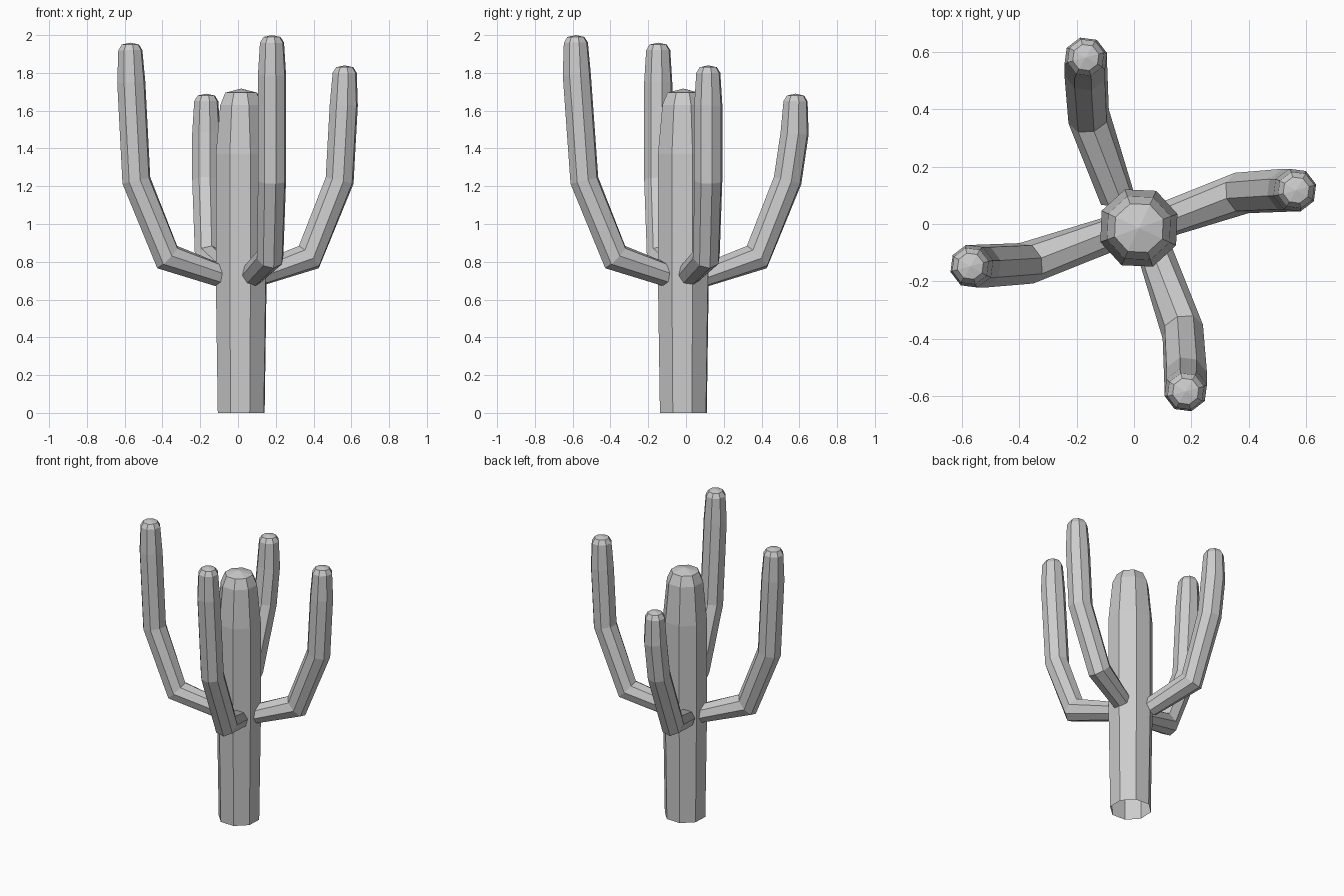
import bpy, bmesh, math
from mathutils import Vector

cube = bpy.data.objects.get("Cube")
if cube:
    bpy.data.objects.remove(cube, do_unlink=True)

grey = bpy.data.materials.new("plain_grey")
grey.use_nodes = True
colour = (0.6, 0.6, 0.6, 1)
grey.diffuse_color = colour
grey.node_tree.nodes["Principled BSDF"].inputs["Base Color"].default_value = colour

SIDES = 8


def sweep(name, path, radii, side, turn, cap_start):
    """Eight-sided tube with mitred bends, closed by a fan at its last point."""
    bm = bmesh.new()
    pts = [Vector(p) for p in path]
    rings = []
    for i, r in enumerate(radii):
        ahead = (pts[i + 1] - pts[i]).normalized()
        behind = (pts[i] - pts[i - 1]).normalized() if i else ahead
        tangent = (ahead + behind).normalized()
        u = (side - tangent * side.dot(tangent)).normalized()
        v = tangent.cross(u)
        mitre = 1 / max(0.8, tangent.dot(ahead))
        ring = []
        for k in range(SIDES):
            a = math.tau * k / SIDES + turn
            ring.append(bm.verts.new(pts[i] + u * r * math.cos(a) + v * r * mitre * math.sin(a)))
        rings.append(ring)
    for low, high in zip(rings, rings[1:]):
        for k in range(SIDES):
            n = (k + 1) % SIDES
            bm.faces.new((low[k], low[n], high[n], high[k]))
    tip = bm.verts.new(pts[-1])
    for k in range(SIDES):
        bm.faces.new((rings[-1][k], rings[-1][(k + 1) % SIDES], tip))
    if cap_start:
        bm.faces.new(list(reversed(rings[0])))
    bmesh.ops.recalc_face_normals(bm, faces=bm.faces)
    mesh = bpy.data.meshes.new(name)
    bm.to_mesh(mesh)
    bm.free()
    mesh.materials.append(grey)
    obj = bpy.data.objects.new(name, mesh)
    bpy.context.collection.objects.link(obj)


# Trunk, open at the bottom
heights = (0, 0.7, 1.37, 1.63, 1.695, 1.717)
sweep("trunk", [(0.017, -0.014, z) for z in heights],
      (0.132, 0.143, 0.143, 0.118, 0.09), Vector((1, 0, 0)), math.radians(20), False)


# Arms: bent at two elbows, then rising to a rounded tip
def arm(name, angle, reach, offset, top):
    out = Vector((math.cos(angle), math.sin(angle), 0))
    side = Vector((-out.y, out.x, 0))
    profile = [(0.09, offset - 0.11, 0.725), (0.375, offset - 0.01, 0.825),
               (0.538, offset, 1.23), (reach - 0.005, offset, top - 0.21),
               (reach, offset, top - 0.04), (reach, offset, top - 0.01), (reach, offset, top)]
    path = [out * d + side * s + Vector((0, 0, z)) for d, s, z in profile]
    sweep(name, path, (0.062, 0.074, 0.077, 0.077, 0.066, 0.047), side, math.radians(15), True)


arm("left_arm", 0, 0.565, 0.118, 1.84)
arm("back_arm", math.pi / 2, 0.58, 0.168, 1.69)
arm("right_arm", math.pi, 0.57, 0.147, 1.96)
arm("front_arm", -math.pi / 2, 0.583, 0.18, 2.0)
